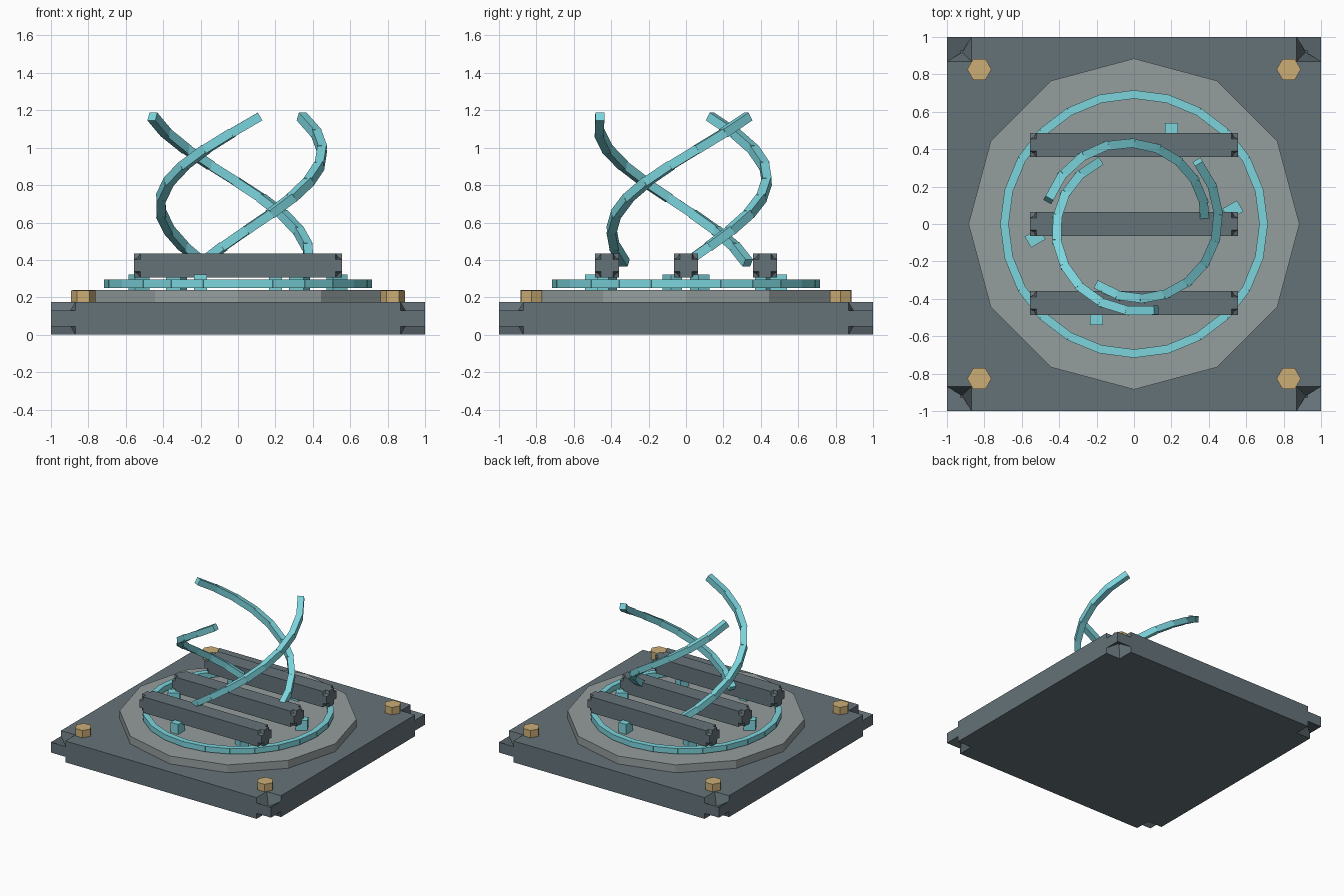
import bpy, bmesh
from math import radians, cos, sin, pi
from mathutils import Matrix, Vector

if "Cube" in bpy.data.objects:
    bpy.data.objects.remove(bpy.data.objects["Cube"])


def material(name, rgb):
    m = bpy.data.materials.new(name)
    m.diffuse_color = (*rgb, 1)
    m.use_nodes = True
    m.node_tree.nodes["Principled BSDF"].inputs["Base Color"].default_value = m.diffuse_color
    return m


DARK = material("dark_steel", (0.13, 0.17, 0.19))
GREY = material("plate_steel", (0.30, 0.34, 0.34))
BRASS = material("brass", (0.60, 0.42, 0.18))
CYAN = material("cyan", (0.20, 0.66, 0.72))


def finish(name, bm, mat):
    bmesh.ops.recalc_face_normals(bm, faces=bm.faces[:])
    me = bpy.data.meshes.new(name)
    bm.to_mesh(me)
    bm.free()
    me.materials.append(mat)
    ob = bpy.data.objects.new(name, me)
    bpy.context.collection.objects.link(ob)
    return ob


def add_box(bm, size, matrix):
    bmesh.ops.create_cube(bm, size=1, matrix=matrix @ Matrix.Diagonal((*size, 1)))


def notched_box(name, size, centre, notch):
    # block with every corner cut inward (concave vertex bevel)
    bm = bmesh.new()
    add_box(bm, size, Matrix.Translation(centre))
    bmesh.ops.bevel(bm, geom=bm.verts[:] + bm.edges[:], offset=notch, offset_type='OFFSET',
                    segments=2, profile=0.0, affect='VERTICES', clamp_overlap=False)
    return finish(name, bm, DARK)


def prism(name, sides, radius, x, y, z0, z1, mat):
    bm = bmesh.new()
    ring = [bm.verts.new((x + radius * cos(2 * pi * i / sides),
                          y + radius * sin(2 * pi * i / sides), z0)) for i in range(sides)]
    face = bm.faces.new(ring)
    top = bmesh.ops.extrude_face_region(bm, geom=[face])["geom"]
    bmesh.ops.translate(bm, vec=(0, 0, z1 - z0),
                        verts=[g for g in top if isinstance(g, bmesh.types.BMVert)])
    return finish(name, bm, mat)


def box_chain(name, points, width, overlap):
    # one straight box between each pair of path points
    bm = bmesh.new()
    for a, b in zip(points, points[1:]):
        d = b - a
        rot = d.to_track_quat('X', 'Z').to_matrix().to_4x4()
        add_box(bm, (d.length * overlap, width, width), Matrix.Translation((a + b) / 2) @ rot)
    return finish(name, bm, CYAN)


# base slab and round plate
notched_box("base_slab", (2, 2, 0.175), (0, 0, 0.0875), 0.13)
prism("round_plate", 12, 0.885, 0, 0, 0.17, 0.24, GREY)

# corner bolts
for sx in (-1, 1):
    for sy in (-1, 1):
        prism("corner_bolt", 6, 0.065, sx * 0.827, sy * 0.827, 0.17, 0.236, BRASS)

# glowing ring
N = 24
box_chain("ring", [Vector((0.693 * cos(2 * pi * i / N), 0.693 * sin(2 * pi * i / N), 0.272))
                   for i in range(N + 1)], 0.045, 1.02)

# cross bars
for y in (-0.422, 0, 0.422):
    notched_box("cross_bar", (1.11, 0.13, 0.13), (0, y, 0.37), 0.033)

# small blocks around the plate
bm = bmesh.new()
for i in range(6):
    add_box(bm, (0.068, 0.09, 0.085),
            Matrix.Rotation(radians(60 * i), 4, 'Z') @ Matrix.Translation((0.2, 0.495, 0.28)))
finish("marker_blocks", bm, CYAN)

# three rising spiral strands
STEPS = 9
for k in range(3):
    pts = []
    for i in range(STEPS + 1):
        t = i / STEPS
        a = radians(120 * k + 164 * t)
        r = 0.38 + 0.095 * t
        pts.append(Vector((r * cos(a), r * sin(a), 0.385 + 0.78 * t)))
    box_chain("spiral_strand", pts, 0.048, 1.04)
